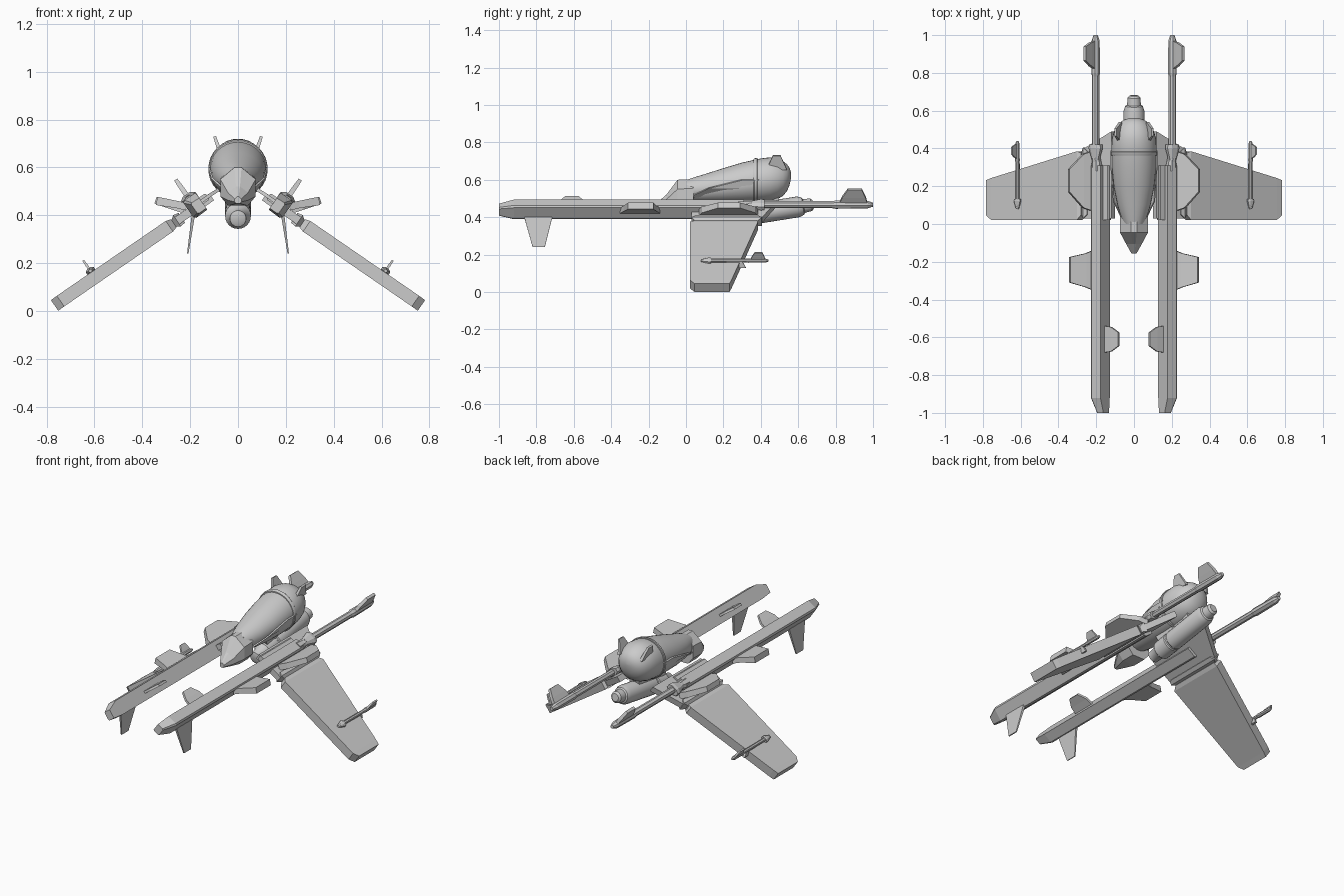
import bpy, bmesh, math
from mathutils import Vector

if "Cube" in bpy.data.objects:
    bpy.data.objects.remove(bpy.data.objects["Cube"])

A = math.radians(35)                       # anhedral of the wing assemblies
U = Vector((math.cos(A), 0, -math.sin(A)))  # outward along wing
N = Vector((math.sin(A), 0, math.cos(A)))   # normal to wing


def loft(name, rings, mirror=False, smooth=False):
    """Skin a list of equal-length closed rings and cap both ends."""
    bm = bmesh.new()
    vs = [[bm.verts.new(p) for p in r] for r in rings]
    k = len(rings[0])
    for a, b in zip(vs, vs[1:]):
        for i in range(k):
            bm.faces.new((a[i], a[(i + 1) % k], b[(i + 1) % k], b[i]))
    bm.faces.new(vs[0])
    bm.faces.new(vs[-1])
    bmesh.ops.recalc_face_normals(bm, faces=bm.faces)
    me = bpy.data.meshes.new(name)
    bm.to_mesh(me)
    bm.free()
    ob = bpy.data.objects.new(name, me)
    bpy.context.collection.objects.link(ob)
    if mirror:
        ob.modifiers.new("Mirror", 'MIRROR')
    if smooth:
        bpy.ops.object.select_all(action='DESELECT')
        ob.select_set(True)
        bpy.context.view_layer.objects.active = ob
        bpy.ops.object.shade_smooth_by_angle(angle=math.radians(35))
    return ob


def section(x, z, y, pts):
    """Cross-section at y, given as (u, n) points in the tilted frame."""
    return [Vector((x, y, z)) + U * u + N * n for u, n in pts]


def octagon(a, b, c=0.45):
    return [(a, b*c), (a*c, b), (-a*c, b), (-a, b*c),
            (-a, -b*c), (-a*c, -b), (a*c, -b), (a, -b*c)]


def plate(name, stations, mirror=True):
    """Flat fin through stations of (x, z, y0, y1, thickness)."""
    d = Vector((stations[-1][0] - stations[0][0], 0, stations[-1][1] - stations[0][1])).normalized()
    t = Vector((-d.z, 0, d.x))
    rings = []
    for x, z, y0, y1, th in stations:
        a, b, h = Vector((x, y0, z)), Vector((x, y1, z)), t * th / 2
        rings.append([a - h, b - h, b + h, a + h])
    return loft(name, rings, mirror)


def ellipse(y, w, z0, z1, k=32, dy=0):
    return [(w*math.cos(2*math.pi*i/k), y + dy*math.sin(2*math.pi*i/k),
             (z0+z1)/2 + (z1-z0)/2*math.sin(2*math.pi*i/k)) for i in range(k)]


# teardrop fuselage: y, half width, bottom, top
hull = [(0.0, .055, .49, .598), (.05, .072, .482, .615), (.1, .087, .478, .63),
        (.2, .107, .474, .662), (.3, .117, .474, .692), (.4, .12, .478, .714),
        (.45, .117, .484, .72), (.49, .106, .497, .712), (.52, .09, .515, .698),
        (.54, .072, .54, .683), (.553, .05, .57, .665), (.56, .025, .6, .645), (.562, .004, .62, .625)]
loft("fuselage", [ellipse(*h) for h in hull], smooth=True)
loft("fuselage_collar", [ellipse(.362, .1215, .473, .712), ellipse(.365, .124, .47, .714),
                         ellipse(.38, .124, .471, .718), ellipse(.383, .1215, .474, .716)], smooth=True)
# side strakes rising along the fuselage
plate("side_strake", [(.055, .505, .01, .05, .008), (.108, .555, .12, .32, .008), (.121, .6, .3, .39, .008)])

# faceted nose
def nose_ring(y, w, z0, zm, z1):
    zl = z0 + (zm - z0) * .35
    return [(w*.2, y, z1), (w, y, zm), (w, y, zl), (w*.55, y, z0),
            (-w*.55, y, z0), (-w, y, zl), (-w, y, zm), (-w*.2, y, z1)]
loft("nose", [nose_ring(.04, .074, .44, .555, .602), nose_ring(-.045, .074, .44, .55, .6),
              nose_ring(-.105, .042, .445, .495, .52), nose_ring(-.155, .014, .45, .468, .478)])

# ear fins at the back of the dome
plate("ear_fin", [(.072, .655, .43, .54, .018), (.098, .73, .465, .505, .012)])

# belly pod, slightly nose-down
pod = [(.16, .022), (.165, .034), (.215, .038), (.235, .054), (.32, .055), (.325, .05), (.335, .05),
       (.34, .055), (.6, .055), (.625, .046), (.63, .037), (.67, .033), (.68, .022)]
rings = []
for y, r in pod:
    zc = .385 + (y - .16) * .16
    rings.append(ellipse(y, r, zc - r, zc + r, 24, -.16 * r))
loft("belly_pod", rings, smooth=True)
plate("pod_pylon", [(0, .41, .26, .48, .05), (0, .52, .2, .5, .07)], mirror=False)

# long booms
B = octagon(.033, .045, .6)
boom = [(-.033, -.043), (-.033, .043), (.024, .045), (.033, .036), (.033, -.036), (.024, -.045)]
tip = [(-.033, -.036), (-.033, .016), (.004, .018), (.01, .012), (.01, -.03), (.004, -.036)]
loft("boom", [section(.18, .44, -1, tip), section(.18, .44, -.92, boom), section(.18, .44, .31, boom)], True)
# boom fins
plate("boom_outer_fin", [(.215, .435, -.352, -.138, .03), (.255, .445, -.335, -.155, .03), (.34, .46, -.31, -.175, .035)])
plate("boom_inner_fin", [(.155, .457, -.68, -.54, .014), (.12, .482, -.675, -.545, .014), (.08, .508, -.645, -.575, .014)])
plate("boom_lower_fin", [(.187, .4, -.865, -.715, .014), (.21, .24, -.82, -.755, .006)])

# wings: inner panel, narrow neck and outer panel
plate("wing_inner_panel", [(.11, .477, .03, .49, .035), (.255, .377, .03, .4, .035)])
plate("wing_neck", [(.235, .39, .05, .385, .05), (.255, .377, .03, .405, .056),
                    (.27, .366, .05, .38, .03), (.285, .356, .05, .375, .03)])
plate("wing", [(.268, .367, .05, .375, .04), (.287, .354, .022, .385, .054),
               (.742, .041, .022, .243, .054), (.767, .023, .045, .232, .054)])
plate("wing_root_fairing", [(.225, .425, .07, .385, .035), (.27, .44, .085, .37, .035), (.345, .463, .17, .29, .03)])
# rail between boom and fuselage
rail = octagon(.022, .016, .7)
loft("wing_root_rail", [section(.145, .467, y, rail) for y in (.02, .31)], True)

# guns: large on the booms, small on the wings
def gun(name, x, z, back, s):
    def ring(d, a, b):
        return section(x, z, back - d * s, octagon(a * s, b * s))
    loft(name + "_barrel", [ring(0, .01, .01), ring(.03, .02, .019), ring(.2, .022, .02),
                            ring(.22, .018, .017), ring(.66, .018, .017)], True)
    loft(name + "_flare", [ring(.58, .036, .022), ring(.6, .038, .024), ring(.68, .014, .012)], True)
    p = [Vector((x, 0, z)) + N * n * s for n in (.01, .05, .1)]
    plate(name + "_fin", [(p[0].x, p[0].z, back - .18*s, back - .03*s, .02*s),
                          (p[1].x, p[1].z, back - .165*s, back - .04*s, .02*s),
                          (p[2].x, p[2].z, back - .135*s, back - .06*s, .016*s)])


gun("boom_gun", .203, .467, 1.0, 1.0)
gun("wing_gun", .617, .168, .44, .53)
# mounts joining the guns to booms and wings
loft("boom_gun_mount", [section(.195, .455, .28, octagon(.03, .028)), section(.2, .463, .36, octagon(.02, .018))], True)
plate("wing_gun_mount", [(.609, .13, .2, .32, .012), (.617, .165, .22, .3, .012)])
